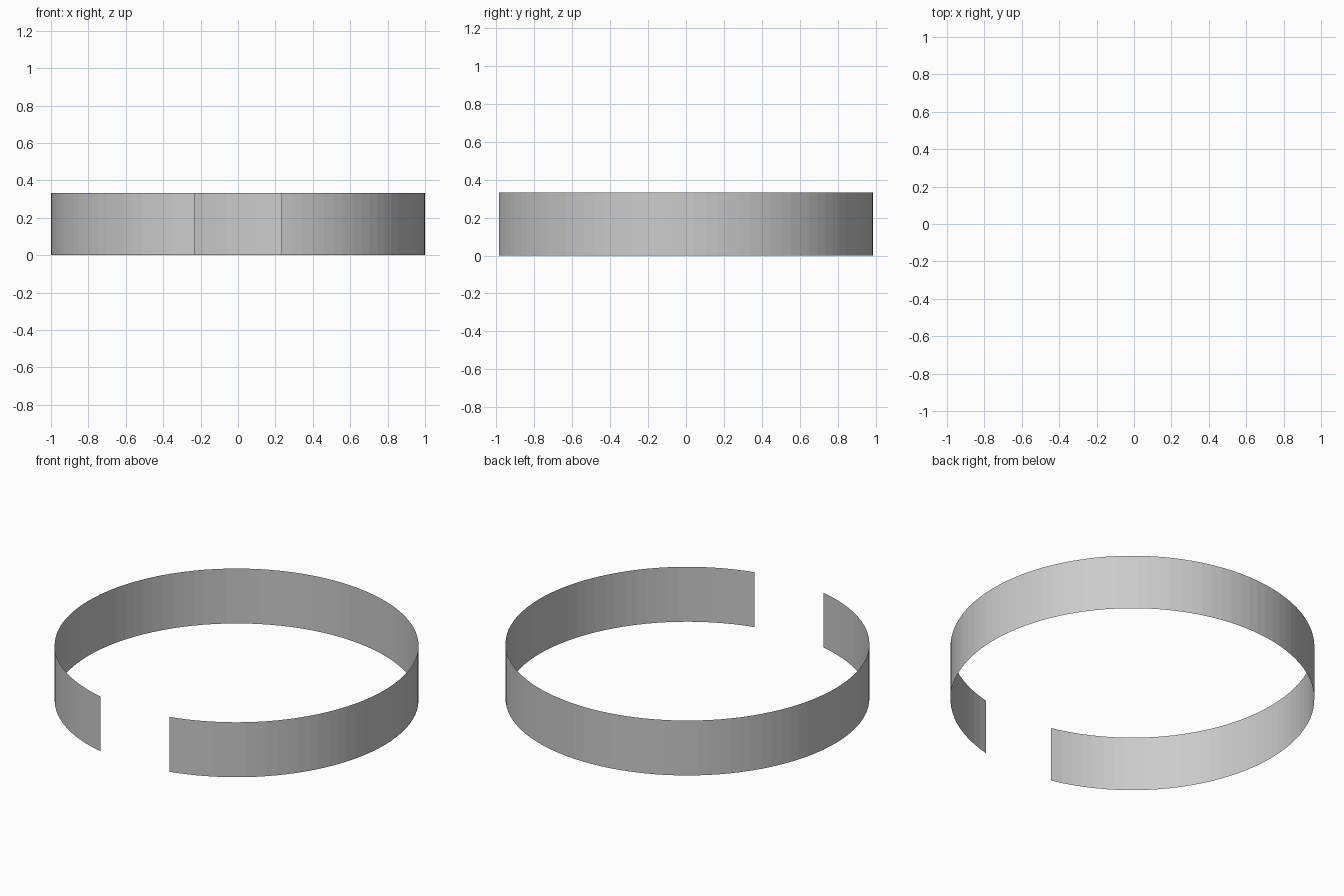
import bpy, bmesh, math

if "Cube" in bpy.data.objects:
    bpy.data.objects.remove(bpy.data.objects["Cube"])

RADIUS = 1.0
HEIGHT = 0.333
HALF_GAP = math.asin(0.2326)   # opening faces the front (-y)
SEGMENTS = 96
Y_SHIFT = -(RADIUS - RADIUS * math.cos(HALF_GAP)) / 2   # centre the open ring in y

# Open band: sweep a vertical edge around z, from one side of the gap to the other
bm = bmesh.new()
start = -math.pi / 2 + HALF_GAP
x, y = RADIUS * math.cos(start), RADIUS * math.sin(start)
edge = bm.edges.new([bm.verts.new((x, y, 0)), bm.verts.new((x, y, HEIGHT))])
bmesh.ops.spin(bm, geom=[edge, *edge.verts], cent=(0, 0, 0), axis=(0, 0, 1),
               angle=2 * math.pi - 2 * HALF_GAP, steps=SEGMENTS)
bmesh.ops.translate(bm, verts=bm.verts, vec=(0, Y_SHIFT, 0))

# Face outward
bm.normal_update()
inward = [f for f in bm.faces if f.normal.dot(f.calc_center_median()) < 0]
bmesh.ops.reverse_faces(bm, faces=inward)

mesh = bpy.data.meshes.new("open_band")
bm.to_mesh(mesh)
bm.free()
band = bpy.data.objects.new("open_band", mesh)
bpy.context.collection.objects.link(band)
